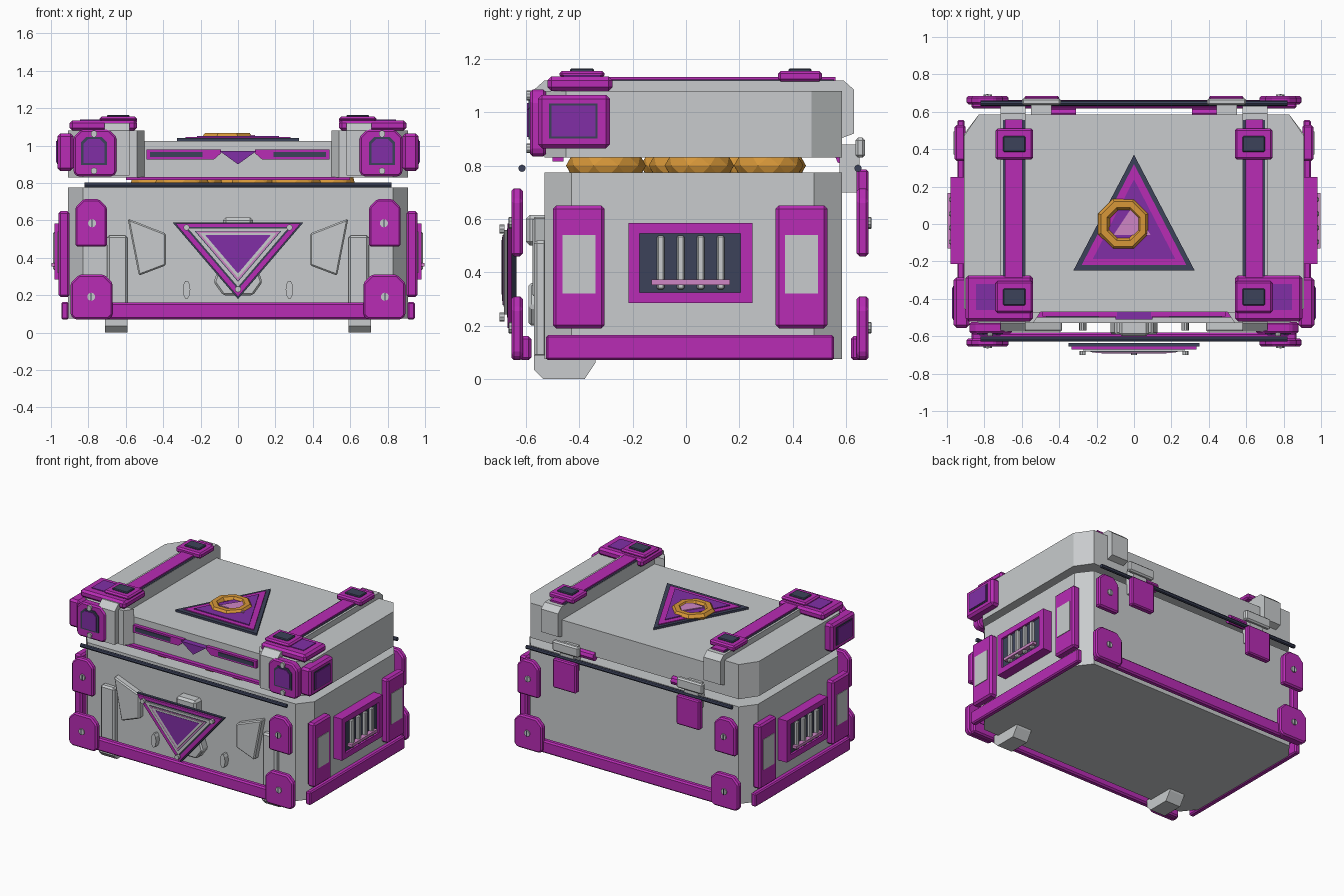
import bpy, bmesh, math
from mathutils import Matrix

if "Cube" in bpy.data.objects:
    bpy.data.objects.remove(bpy.data.objects["Cube"])


def material(name, r, g, b):
    m = bpy.data.materials.new(name)
    m.diffuse_color = (r, g, b, 1)
    m.use_nodes = True
    m.node_tree.nodes["Principled BSDF"].inputs["Base Color"].default_value = m.diffuse_color
    return m


GREY = material("light grey", 0.58, 0.60, 0.61)
MAG = material("magenta", 0.48, 0.025, 0.46)
PUR = material("purple", 0.22, 0.028, 0.38)
DARK = material("dark slate", 0.045, 0.055, 0.10)
GOLD = material("gold", 0.68, 0.31, 0.04)
PINK = material("pink", 0.62, 0.24, 0.56)


def finish(name, bm, mat, mirror=False, bevel=0):
    bmesh.ops.recalc_face_normals(bm, faces=bm.faces)
    me = bpy.data.meshes.new(name)
    bm.to_mesh(me)
    bm.free()
    me.materials.append(mat)
    ob = bpy.data.objects.new(name, me)
    bpy.context.collection.objects.link(ob)
    if bevel:
        md = ob.modifiers.new("bevel", 'BEVEL')
        md.width, md.segments, md.limit_method = bevel, 1, 'ANGLE'
    if mirror:
        ob.modifiers.new("mirror", 'MIRROR')
    return ob


def prism(name, pts, axis, lo, hi, mat, mirror=False, bevel=0):
    """Extrude a 2D outline along an axis."""
    place = {'x': lambda a, b, h: (h, a, b), 'y': lambda a, b, h: (a, h, b),
             'z': lambda a, b, h: (a, b, h)}[axis]
    bm = bmesh.new()
    low = [bm.verts.new(place(a, b, lo)) for a, b in pts]
    high = [bm.verts.new(place(a, b, hi)) for a, b in pts]
    bm.faces.new(low)
    bm.faces.new(high)
    n = len(pts)
    for i in range(n):
        j = (i + 1) % n
        bm.faces.new((low[i], low[j], high[j], high[i]))
    return finish(name, bm, mat, mirror, bevel)


def box(name, x0, x1, y0, y1, z0, z1, mat, mirror=False, bevel=0):
    return prism(name, [(x0, y0), (x1, y0), (x1, y1), (x0, y1)], 'z', z0, z1, mat, mirror, bevel)


def rod(name, c, r, depth, axis, mat, seg=8, mirror=False):
    bm = bmesh.new()
    rot = {'x': Matrix.Rotation(math.pi / 2, 4, 'Y'), 'y': Matrix.Rotation(math.pi / 2, 4, 'X'),
           'z': Matrix()}[axis]
    bmesh.ops.create_cone(bm, cap_ends=True, segments=seg, radius1=r, radius2=r, depth=depth,
                          matrix=Matrix.Translation(c) @ rot)
    return finish(name, bm, mat, mirror)


def clipped(x0, x1, z0, z1, c, bottom=True):
    """Rectangle outline with clipped top (and bottom) corners."""
    low = [(x0, z0 + c / 2), (x0 + c / 2, z0), (x1 - c / 2, z0), (x1, z0 + c / 2)] if bottom \
        else [(x0, z0), (x1, z0)]
    return low + [(x1, z1 - c), (x1 - c, z1), (x0 + c, z1), (x0, z1 - c)]


def tri(cx, cy, half, height, up=1):
    """Triangle around its centroid."""
    return [(cx - half, cy - up * height / 3), (cx + half, cy - up * height / 3),
            (cx, cy + up * height * 2 / 3)]


# Chest body with clipped corners
plan = [(-.83, -.53), (.83, -.53), (.91, -.43), (.91, .48), (.83, .585), (-.83, .585),
        (-.91, .48), (-.91, -.43)]
prism("chest_body", plan, 'z', .075, .775, GREY)

# Feet and leg pilasters
prism("front_foot", [(-.535, 0), (-.38, 0), (-.34, .06), (-.34, .09), (-.57, .09), (-.57, .035)],
      'x', .59, .71, GREY, True)
box("leg_pilaster", .59, .70, -.57, -.52, .08, .52, GREY, True, .012)

# Front relief panels
prism("front_relief_panel", [(.59, .61), (.385, .53), (.385, .36), (.53, .305)], 'y', -.575, -.52,
      GREY, True, .008)
prism("front_oval_stud", [(.275 + .02 * math.cos(a * math.pi / 5), .23 + .05 * math.sin(a * math.pi / 5))
                          for a in range(10)], 'y', -.57, -.52, GREY, True)
box("latch_block", -.08, .08, -.60, -.50, .50, .615, GREY, bevel=.015)
prism("lower_bracket", [(-.13, .27), (-.08, .2), (.08, .2), (.13, .27), (.1, .36), (-.1, .36)],
      'y', -.59, -.52, GREY, bevel=.01)

# Front triangle emblem in stepped layers
for name, half, y, mat in [("emblem_backing", .35, -.655, DARK), ("emblem_rim", .335, -.67, MAG),
                           ("emblem_gap", .285, -.672, DARK), ("emblem_frame", .27, -.683, GREY),
                           ("emblem_inner_gap", .232, -.685, DARK), ("emblem_inner_rim", .224, -.688, PINK),
                           ("emblem_inner_frame", .205, -.69, GREY), ("emblem_face", .175, -.692, PUR)]:
    prism(name, tri(0, .453, half, half * 1.171, -1), 'y', y, -.635, mat)
rod("emblem_bolt", (.275, -.69, .562), .017, .02, 'y', GREY, mirror=True)
rod("emblem_bottom_bolt", (0, -.69, .232), .017, .02, 'y', GREY)

# Rails, bottom trims and corner plates at front and back
for side, y0, y1, yr, out in [("front", -.655, -.612, -.615, -1), ("back", .64, .685, .645, 1)]:
    rod(side + "_rail", (0, yr, .79), .014, 1.64, 'x', DARK)
    ys = y0 + .03 if out < 0 else y0 - .022
    box(side + "_bottom_trim", -.87, .87, ys, ys + .045, .07, .16, MAG, bevel=.01)
    prism(side + "_upper_corner_plate", clipped(.70, .87, .46, .715, .045, False), 'y', y0, y1, MAG, True, .01)
    prism(side + "_lower_corner_plate", clipped(.67, .895, .07, .31, .045), 'y', y0, y1, MAG, True, .01)
    face = y0 if out < 0 else y1
    for n, x, z in [("upper", .78, .585), ("lower", .785, .192)]:
        rod(f"{side}_{n}_screw", (x, face, z), .022, .016, 'y', GREY, 10, True)
        box(f"{side}_{n}_screw_slot", x - .003, x + .003, face + out * .009 - .002, face + out * .009 + .002,
            z - .02, z + .02, DARK, True)

# Side trims, posts with grey inserts
box("side_bottom_trim", .905, .945, -.525, .555, .07, .165, MAG, True, .008)
for n, y in [("front", -.402), ("back", .433)]:
    box(n + "_side_post", .90, .96, y - .097, y + .097, .19, .65, MAG, True, .012)
    box(n + "_post_insert", .93, .964, y - .062, y + .062, .32, .54, GREY, True)

# Side grilles: frame of four bars, dark panel, slats
box("grille_panel", .90, .965, -.18, .21, .32, .55, DARK, True)
for n, a, b, c, d in [("top", -.215, .25, .545, .585), ("bottom", -.215, .25, .285, .325),
                      ("front", -.215, -.175, .325, .545), ("back", .205, .25, .325, .545)]:
    box(f"grille_frame_{n}", .90, .98, a, b, c, d, MAG, True)
for i in range(4):
    y = -.095 + i * .075
    box("grille_slat", .955, .988, y - .014, y + .014, .335, .538, GREY, True, .006)
box("grille_crossbar", .96, .998, -.13, .165, .353, .373, PINK, True)

# Gold nuggets in the gap under the lid
for i, (x, y, r) in enumerate([(-.3, -.3, .15), (.3, -.3, .15), (.08, -.33, .12), (-.2, -.05, .12), (.25, 0, .14),
                               (-.45, .1, .13), (.5, .05, .13), (0, .2, .15), (-.3, .32, .13), (.35, .31, .13)]):
    bm = bmesh.new()
    bmesh.ops.create_icosphere(bm, subdivisions=2, radius=r,
                               matrix=Matrix.Translation((x, y, .80)) @ Matrix.Diagonal((1, 1, .6, 1)))
    finish(f"gold_nugget_{i + 1}", bm, GOLD)

# Lid: low centre, raised sides
box("lid_centre", -.58, .58, -.47, .585, .83, 1.025, GREY)
prism("lid_side", [(.5, -.47), (.54, -.53), (.83, -.53), (.91, -.45), (.91, .47), (.83, .585), (.58, .585),
                   (.58, -.47)], 'z', .83, 1.08, GREY, True)
box("lid_lower_trim", -.6, .6, -.5, -.46, .815, .832, MAG)

# Straps over the lid, folded down at the back
prism("lid_band", [(-.575, .84), (-.575, 1.08), (-.53, 1.12), (.59, 1.12), (.63, 1.085), (.63, .92), (.575, .90),
                   (.575, 1.06), (-.5, 1.06), (-.5, .84)], 'x', .58, .715, GREY, True)
box("strap_lining", .582, .70, -.5, .555, 1.115, 1.123, DARK, True)
box("strap", .595, .69, -.5, .56, 1.115, 1.132, MAG, True)

# Lid corner guards: front, side, top
prism("front_guard", clipped(.65, .88, .835, 1.085, .04), 'y', -.585, -.525, MAG, True, .01)
prism("front_guard_recess", clipped(.70, .84, .897, 1.047, .03, False), 'y', -.591, -.55, DARK, True)
prism("front_guard_window", clipped(.713, .827, .908, 1.035, .025, False), 'y', -.597, -.55, PUR, True)
for z in (.865, 1.063):
    rod("front_guard_screw", (.77, -.588, z), .018, .02, 'y', GREY, 10, True)
box("side_guard", .88, .965, -.555, -.285, .865, 1.065, MAG, True, .015)
box("side_guard_recess", .93, .969, -.513, -.332, .902, 1.033, DARK, True)
box("side_guard_window", .93, .974, -.505, -.34, .91, 1.025, PUR, True)
box("top_guard", .54, .90, -.52, -.275, 1.08, 1.135, MAG, True, .015)
box("top_guard_window", .735, .845, -.46, -.32, 1.12, 1.14, PUR, True)
for n, y0, y1, z0 in [("front", -.475, -.305, 1.13), ("back", .345, .51, 1.115)]:
    box(n + "_buckle", .54, .74, y0, y1, z0, 1.155, MAG, True, .01)
    box(n + "_buckle_pad", .58, .70, y0 + .04, y1 - .04, 1.14, 1.165, DARK, True, .005)

# Lid front slots and small gem
prism("front_slot_frame", [(.09, .96), (.13, .925), (.49, .925), (.49, .978), (.09, .978)], 'y', -.495, -.46,
      MAG, True)
box("front_slot", .19, .47, -.50, -.47, .938, .966, DARK, True)
prism("front_gem", [(-.1, .972), (.1, .972), (0, .90)], 'y', -.51, -.46, PUR)

# Lid triangle emblem with gold ring
for name, half, h, cy, z, mat in [("lid_emblem_base", .325, .62, -.043, 1.04, DARK),
                                  ("lid_emblem_rim", .28, .54, -.04, 1.046, MAG),
                                  ("lid_emblem_face", .22, .425, -.045, 1.052, PUR)]:
    prism(name, tri(0, cy, half, h), 'z', 1.02, z, mat)
prism("lid_emblem_spike", tri(-.01, -.01, .10, .15), 'z', 1.04, 1.058, PINK)
bpy.ops.mesh.primitive_torus_add(location=(-.057, 0, 1.047), major_segments=8, minor_segments=6,
                                 major_radius=.112, minor_radius=.034)
ring = bpy.context.object
ring.name = "gold_ring"
ring.scale.z = .7
ring.rotation_euler.z = math.pi / 8
ring.data.materials.append(GOLD)

# Back hinges
box("hinge_plate", .40, .585, .64, .685, .575, .785, MAG, True, .008)
box("hinge_block", .39, .60, .635, .672, .83, .905, GREY, True, .01)
box("hinge_arm", .44, .55, .575, .65, .70, .88, GREY, True)
rod("hinge_knuckle", (.42, .59, .833), .03, .22, 'x', MAG, 8, True)
